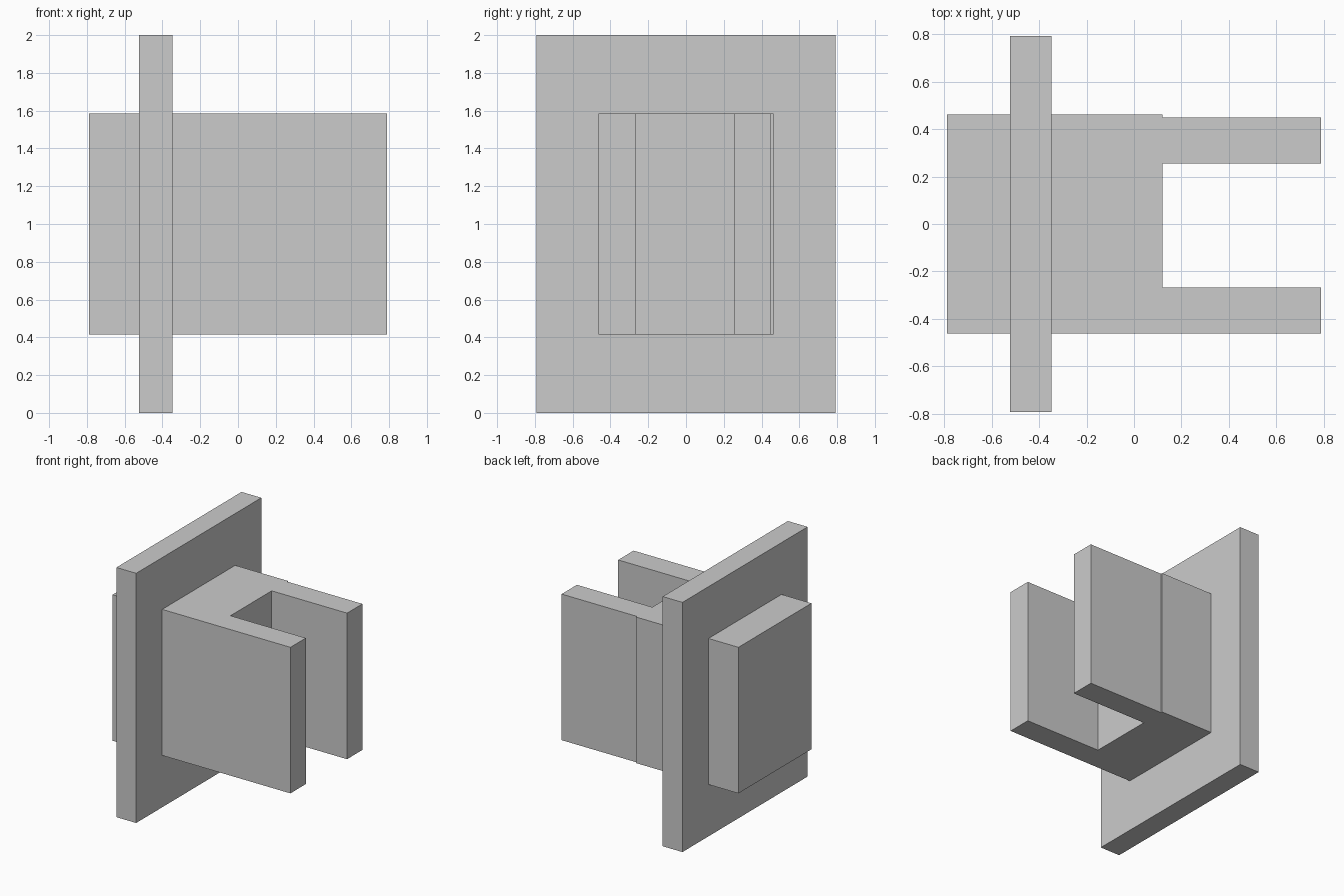
import bpy, bmesh

if "Cube" in bpy.data.objects:
    bpy.data.objects.remove(bpy.data.objects["Cube"])


def extrude_profile(name, points, z0, z1):
    """Make a solid by extruding an XY outline from z0 to z1."""
    bm = bmesh.new()
    face = bm.faces.new([bm.verts.new((x, y, z0)) for x, y in points])
    result = bmesh.ops.extrude_face_region(bm, geom=[face])
    top = [v for v in result["geom"] if isinstance(v, bmesh.types.BMVert)]
    bmesh.ops.translate(bm, verts=top, vec=(0, 0, z1 - z0))
    bmesh.ops.recalc_face_normals(bm, faces=bm.faces)
    mesh = bpy.data.meshes.new(name)
    bm.to_mesh(mesh)
    bm.free()
    obj = bpy.data.objects.new(name, mesh)
    bpy.context.collection.objects.link(obj)
    return obj


# Tall flange plate
extrude_profile("flange_plate",
                [(-0.523, -0.792), (-0.348, -0.792), (-0.348, 0.792), (-0.523, 0.792)],
                0.0, 2.0)

# Block passing through the plate, with two prongs; the rear prong is slightly inset
extrude_profile("forked_block",
                [(-0.788, -0.462), (0.788, -0.462), (0.788, -0.267), (0.12, -0.267),
                 (0.12, 0.255), (0.788, 0.255), (0.788, 0.449), (0.12, 0.449),
                 (0.12, 0.462), (-0.788, 0.462)],
                0.415, 1.585)
